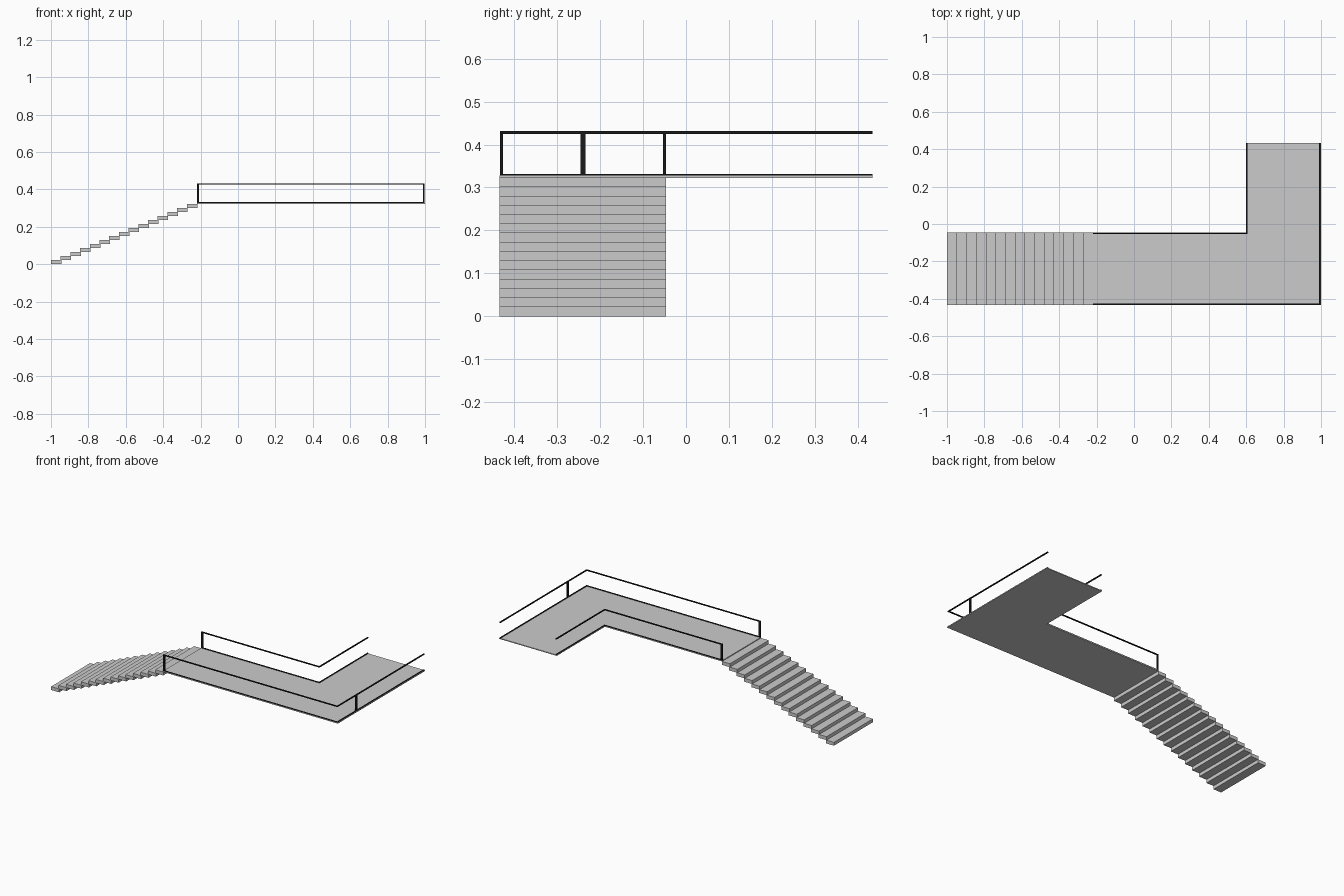
import bpy, bmesh

if "Cube" in bpy.data.objects:
    bpy.data.objects.remove(bpy.data.objects["Cube"])

black = bpy.data.materials.new("black_metal")
black.diffuse_color = (0.01, 0.01, 0.01, 1)
black.use_nodes = True
black.node_tree.nodes["Principled BSDF"].inputs["Base Color"].default_value = black.diffuse_color


def extrude(name, outline, z0, z1, mat=None):
    """Solid prism from an XY outline (counter-clockwise)."""
    bm = bmesh.new()
    face = bm.faces.new([bm.verts.new((x, y, z0)) for x, y in outline])
    top = bmesh.ops.extrude_face_region(bm, geom=[face])
    verts = [g for g in top["geom"] if isinstance(g, bmesh.types.BMVert)]
    bmesh.ops.translate(bm, vec=(0, 0, z1 - z0), verts=verts)
    bmesh.ops.recalc_face_normals(bm, faces=bm.faces)
    mesh = bpy.data.meshes.new(name)
    bm.to_mesh(mesh)
    bm.free()
    obj = bpy.data.objects.new(name, mesh)
    bpy.context.collection.objects.link(obj)
    if mat:
        mesh.materials.append(mat)
    return obj


def box(name, x0, x1, y0, y1, z0, z1, mat=None):
    return extrude(name, [(x0, y0), (x1, y0), (x1, y1), (x0, y1)], z0, z1, mat)


FRONT, INNER, BACK = -0.434, -0.046, 0.434
START, INNER_X, RIGHT = -0.22, 0.598, 1.0
DECK_LOW, DECK_TOP = 0.3225, 0.328
T = 0.007            # rail thickness
POST = 0.012         # post width along the rail

# Staircase: treads overlap slightly in depth
RUN, RISE, DEPTH = 0.0519, 0.0215, 0.056
for i in range(15):
    x = -1 + i * RUN
    box(f"stair_tread_{i + 1:02d}", x, x + DEPTH, FRONT, INNER, i * RISE, (i + 1) * RISE)

# L-shaped walkway deck
extrude("walkway_deck", [(START, FRONT), (RIGHT, FRONT), (RIGHT, BACK), (INNER_X, BACK),
                         (INNER_X, INNER), (START, INNER)], DECK_LOW, DECK_TOP)

# Mitred L-shaped rails, bottom and top, on the outer and inner sides
o, r = FRONT + 0.001, RIGHT - 0.003
n, c = INNER - 0.001, INNER_X + 0.001
outer = [(START, o), (r, o), (r, BACK), (r - T, BACK), (r - T, o + T), (START, o + T)]
inner = [(START, n - T), (c + T, n - T), (c + T, BACK), (c, BACK), (c, n), (START, n)]
for level, z in (("bottom", 0.3255), ("top", 0.425)):
    extrude(f"outer_{level}_rail", outer, z, z + 0.006, black)
    extrude(f"inner_{level}_rail", inner, z, z + 0.006, black)

# Posts at the stair head and midway along the right side
box("outer_start_post", START, START + POST, o, o + T, 0.3255, 0.43, black)
box("inner_start_post", START, START + POST, n - T, n, 0.3255, 0.43, black)
box("outer_side_post", r - T, r, -0.246, -0.246 + POST, 0.3255, 0.43, black)
